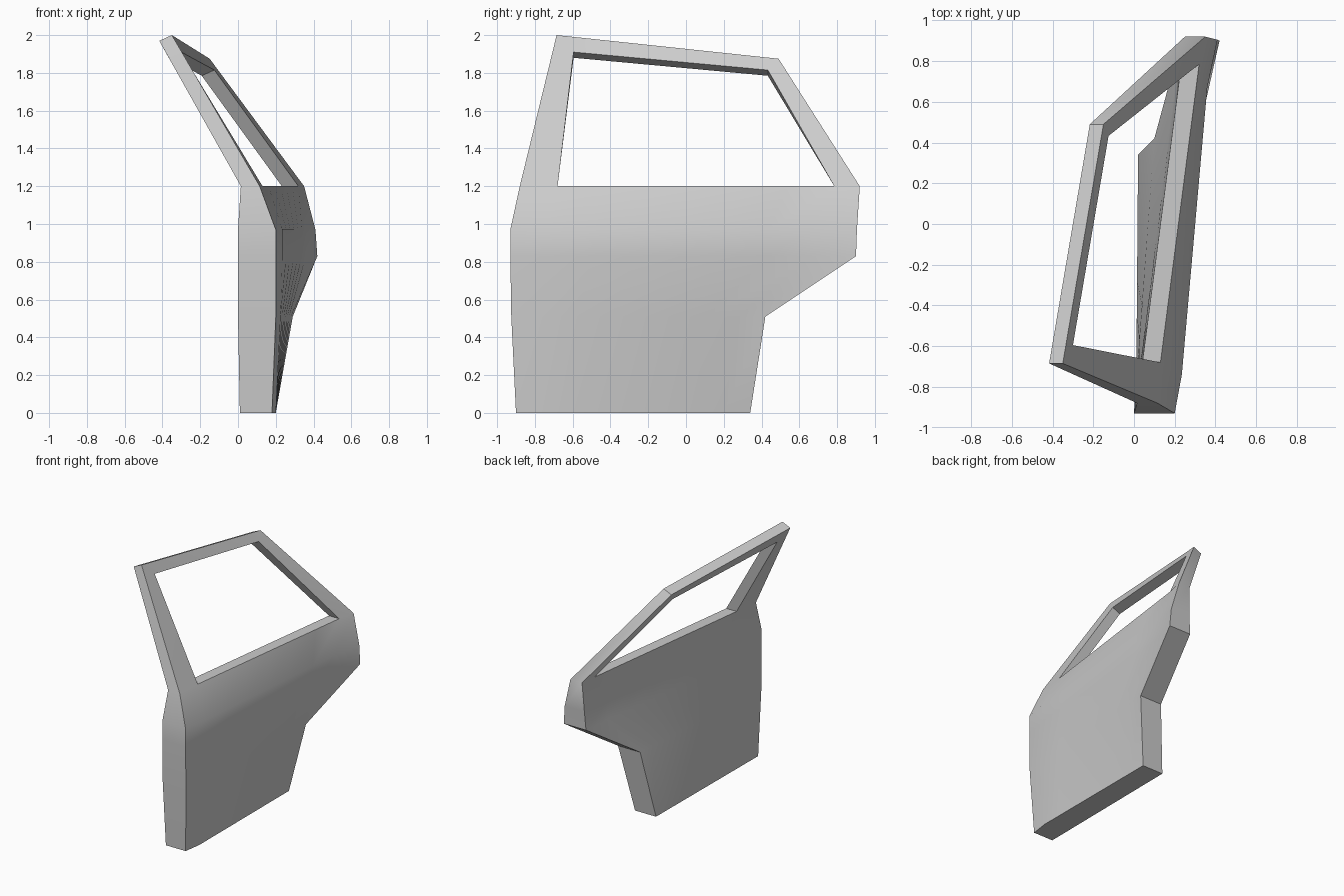
import bpy
import bmesh
import math
from mathutils import Vector

default_cube = bpy.data.objects.get("Cube")
if default_cube:
    bpy.data.objects.remove(default_cube, do_unlink=True)

# Painted metal, one flat colour
paint = bpy.data.materials.new("light grey paint")
paint.use_nodes = True
colour = (0.6, 0.6, 0.6, 1)
paint.diffuse_color = colour
paint.node_tree.nodes["Principled BSDF"].inputs["Base Color"].default_value = colour

# Panel sections from sill to beltline:
# height, outer skin (y, x) from front to back, inner skin x at front and back
SECTIONS = [
    (0.00, [(-0.90, 0.18), (-0.76, 0.20), (0.20, 0.20), (0.34, 0.20)], (0.01, 0.02)),
    (0.51, [(-0.925, 0.20), (-0.74, 0.225), (0.28, 0.28), (0.42, 0.29)], (0.0, 0.10)),
    (0.83, [(-0.93, 0.20), (-0.74, 0.235), (0.67, 0.36), (0.90, 0.42)], (0.0, 0.23)),
    (0.97, [(-0.93, 0.20), (-0.74, 0.235), (0.67, 0.36), (0.905, 0.41)], (0.0, 0.24)),
    (1.20, [(-0.88, 0.115), (-0.68, 0.13), (0.785, 0.32), (0.92, 0.35)], (0.015, 0.25)),
]
MIDDLE_STEPS = 6

# Upper corners of the window frame, and the frame's depth
FRAME_TOP = {
    "outline_front": Vector((-0.35, -0.685, 2.0)),
    "outline_back": Vector((-0.15, 0.49, 1.875)),
    "opening_front": Vector((-0.30, -0.595, 1.91)),
    "opening_back": Vector((-0.125, 0.433, 1.815)),
}
FRAME_DEPTH = Vector((-0.067, 0, -0.03))


def section_points(section):
    """Return matching outer and inner points along one section."""
    height, profile, (inner_front, inner_back) = section
    front, bend, rear_bend, back = [Vector((x, y, height)) for y, x in profile]
    middle = [bend.lerp(rear_bend, i / MIDDLE_STEPS) for i in range(MIDDLE_STEPS + 1)]
    outer = [front, *middle, back]
    inner = []
    for point in outer:
        along = (point.y - front.y) / (back.y - front.y)
        depth = inner_front + along * (inner_back - inner_front)
        inner.append(Vector((depth, point.y, height)))
    return outer, inner


def build_door():
    bm = bmesh.new()
    pairs = {}

    def add_pair(outer, inner):
        vert = bm.verts.new(outer)
        pairs[vert] = bm.verts.new(inner)
        return vert

    # Lower panel skin
    rows = []
    for section in SECTIONS:
        rows.append([add_pair(o, i) for o, i in zip(*section_points(section))])
    skin = []
    for low, high in zip(rows, rows[1:]):
        for i in range(len(low) - 1):
            skin.append((low[i], low[i + 1], high[i + 1], high[i]))

    # Window frame: front pillar, top rail, rear pillar
    top = {name: add_pair(p, p + FRAME_DEPTH) for name, p in FRAME_TOP.items()}
    belt = rows[-1]
    outline = [belt[0], top["outline_front"], top["outline_back"], belt[-1]]
    opening = [belt[1], top["opening_front"], top["opening_back"], belt[-2]]
    for i in range(len(outline) - 1):
        skin.append((outline[i], opening[i], opening[i + 1], outline[i + 1]))

    # Outer and inner skins
    for face in skin:
        bm.faces.new(face)
    rim = [edge for edge in bm.edges if edge.is_boundary]
    for face in skin:
        bm.faces.new([pairs[v] for v in reversed(face)])

    # Door edges and window reveals
    for edge in rim:
        a, b = edge.verts
        bm.faces.new((a, b, pairs[b], pairs[a]))
    bmesh.ops.recalc_face_normals(bm, faces=bm.faces)

    mesh = bpy.data.meshes.new("door_panel")
    bm.to_mesh(mesh)
    bm.free()
    mesh.materials.append(paint)
    door = bpy.data.objects.new("door_panel", mesh)
    bpy.context.collection.objects.link(door)
    return door


door = build_door()
bpy.ops.object.select_all(action="DESELECT")
door.select_set(True)
bpy.context.view_layer.objects.active = door
bpy.ops.object.shade_smooth_by_angle(angle=math.radians(35))
